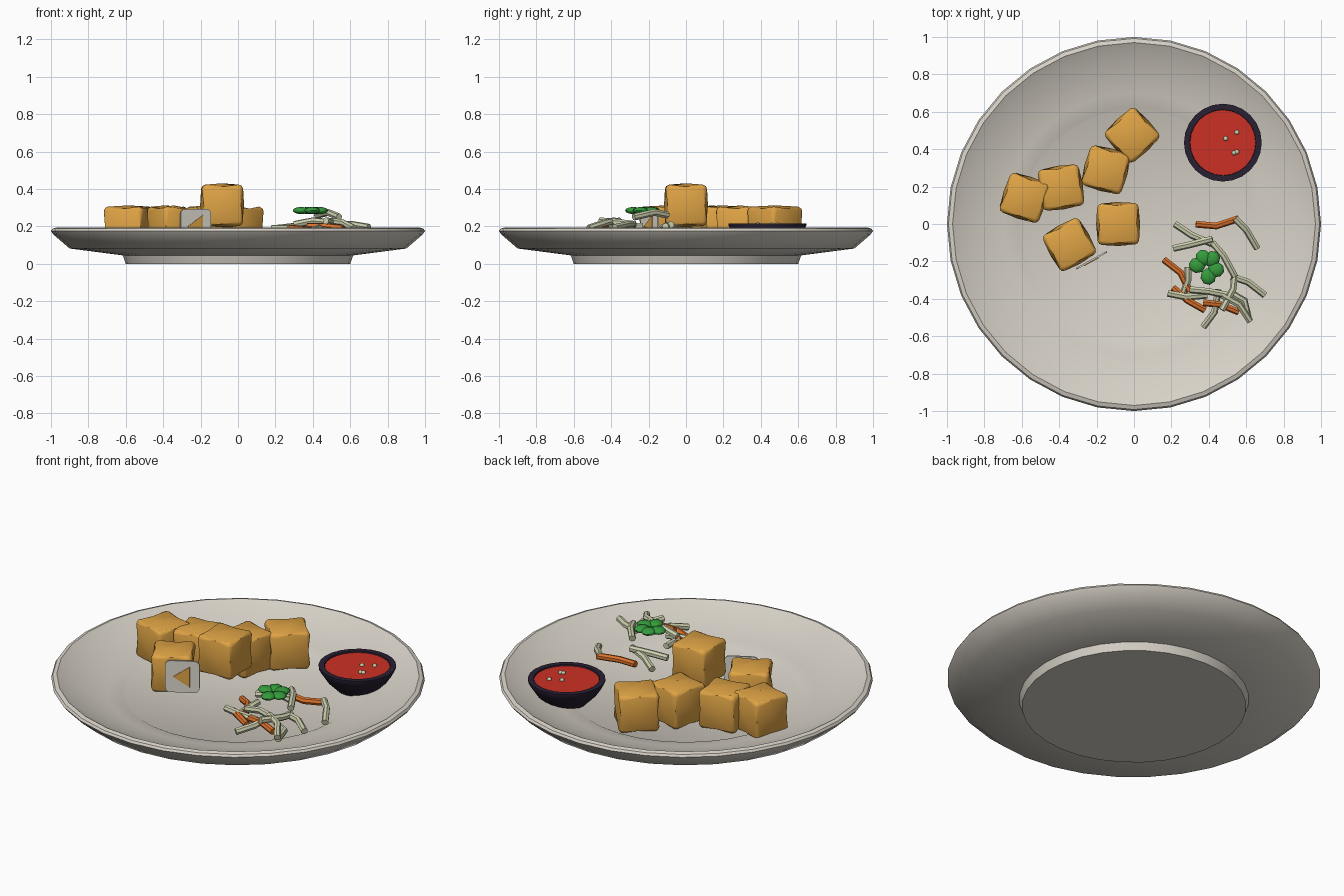
import bpy, bmesh, math
from mathutils import Matrix, Vector

if "Cube" in bpy.data.objects:
    bpy.data.objects.remove(bpy.data.objects["Cube"])


def material(name, rgb):
    m = bpy.data.materials.new(name)
    m.use_nodes = True
    m.diffuse_color = (*rgb, 1)
    m.node_tree.nodes["Principled BSDF"].inputs["Base Color"].default_value = (*rgb, 1)
    return m


CERAMIC = material("warm white ceramic", (0.68, 0.64, 0.57))
CREAM = material("cream inside", (0.74, 0.71, 0.64))
FRIED = material("golden crust", (0.74, 0.37, 0.06))
DARK = material("dark bowl", (0.022, 0.014, 0.032))
RED = material("red sauce", (0.6, 0.03, 0.018))
PALE = material("pale green shred", (0.6, 0.62, 0.42))
ORANGE = material("orange shred", (0.72, 0.17, 0.025))
GREEN = material("leaf green", (0.035, 0.33, 0.045))


def finish(name, bm, mat, angle=40):
    bmesh.ops.recalc_face_normals(bm, faces=bm.faces)
    me = bpy.data.meshes.new(name)
    bm.to_mesh(me)
    bm.free()
    ob = bpy.data.objects.new(name, me)
    bpy.context.collection.objects.link(ob)
    me.materials.append(mat)
    bpy.context.view_layer.objects.active = ob
    bpy.ops.object.select_all(action='DESELECT')
    ob.select_set(True)
    bpy.ops.object.shade_smooth_by_angle(angle=math.radians(angle))
    return ob


def lathe(name, profile, sides, mat, loc=(0, 0, 0), angle=40):
    bm = bmesh.new()
    verts = [bm.verts.new((r, 0, z)) for r, z in profile]
    edges = [bm.edges.new(p) for p in zip(verts, verts[1:])]
    bmesh.ops.spin(bm, geom=verts + edges, cent=(0, 0, 0), axis=(0, 0, 1),
                   angle=math.tau, steps=sides)
    bmesh.ops.remove_doubles(bm, verts=bm.verts, dist=1e-4)
    ob = finish(name, bm, mat, angle)
    ob.location = loc
    return ob


# Plate with a foot, a sloped wall and a shallow ring around the well
lathe("plate", [(0, 0), (0.6, 0), (0.615, 0.045), (0.9, 0.082), (0.985, 0.155),
                (1, 0.175), (0.992, 0.188), (0.97, 0.195), (0.92, 0.168),
                (0.8, 0.125), (0.7, 0.1), (0.62, 0.088), (0.605, 0.08), (0, 0.08)],
      32, CERAMIC)


# Fried cubes: slightly swollen sides and rounded edges
def fried_cube(name, x, y, z, turn, size=0.235):
    bm = bmesh.new()
    bmesh.ops.create_cube(bm, size=1)
    bmesh.ops.subdivide_edges(bm, edges=bm.edges, cuts=1, use_grid_fill=True)
    for v in bm.verts:
        outer = sum(abs(c) > 0.4 for c in v.co)
        v.co *= {1: 1.0, 2: 0.98, 3: 0.92}[outer] * size
    rims = [e for e in bm.edges if e.calc_face_angle(0) > math.radians(50)]
    bmesh.ops.bevel(bm, geom=rims, offset=0.022, segments=2, profile=0.5, affect='EDGES')
    ob = finish(name, bm, FRIED, 60)
    ob.location = (x, y, z)
    ob.rotation_euler.z = math.radians(turn)


LOW = 0.195
for i, c in enumerate([(-0.01, 0.475, LOW, 43), (-0.15, 0.29, LOW, -15),
                       (-0.39, 0.195, LOW, 9), (-0.585, 0.14, LOW, -18),
                       (-0.085, 0.0, 0.313, 1), (-0.345, -0.11, LOW, 29)]):
    fried_cube(f"fried_cube_{i + 1}", *c)


# Cut face of the front cube: a thin rounded slab with a small crust wedge
def slab(name, outline, thick, mat, depth):
    bm = bmesh.new()
    face = bm.faces.new([bm.verts.new((u, 0, v)) for u, v in outline])
    ext = bmesh.ops.extrude_face_region(bm, geom=[face])
    moved = [g for g in ext["geom"] if isinstance(g, bmesh.types.BMVert)]
    bmesh.ops.translate(bm, verts=moved, vec=(0, -thick, 0))
    ob = finish(name, bm, mat)
    turn = Matrix.Rotation(math.radians(29), 4, 'Z')
    ob.matrix_world = (Matrix.Translation((-0.232, -0.185, 0.2)) @ turn
                       @ Matrix.Translation((0, -depth, 0)))


corner = []
for k in range(4):
    mid = math.radians(45 + 90 * k)
    cx, cz = (math.copysign(0.065, math.cos(mid)), math.copysign(0.065, math.sin(mid)))
    for step in (-45, -15, 15, 45):
        a = mid + math.radians(step)
        corner.append((cx + 0.028 * math.cos(a), cz + 0.028 * math.sin(a)))
slab("cut_face", corner, 0.009, CREAM, 0.006)
slab("crust_wedge", [(-0.05, 0), (0.04, -0.06), (0.04, 0.06)], 0.004, FRIED, 0.015)

# Dipping bowl, sauce and sprinkled seeds
BOWL = (0.475, 0.435, 0)
lathe("dip_bowl", [(0, 0.08), (0.11, 0.08), (0.165, 0.135), (0.195, 0.18), (0.208, 0.205),
                   (0.208, 0.215), (0.177, 0.215), (0.172, 0.195), (0, 0.195)], 24, DARK, BOWL, 30)
lathe("sauce", [(0.175, 0.2), (0.175, 0.207), (0, 0.207)], 24, RED, BOWL)


def ball(name, loc, scale, mat, turn=0, seg=10):
    bm = bmesh.new()
    bmesh.ops.create_uvsphere(bm, u_segments=seg, v_segments=6, radius=1)
    bmesh.ops.scale(bm, vec=scale, verts=bm.verts)
    ob = finish(name, bm, mat, 60)
    ob.location = loc
    ob.rotation_euler.z = turn


for i, (x, y) in enumerate([(0.49, 0.457), (0.55, 0.49), (0.535, 0.38), (0.55, 0.385)]):
    ball(f"seed_{i + 1}", (x, y, 0.21), (0.013, 0.013, 0.011), PALE)


# Vegetable shreds: bent rods through three points
def shred(name, points, mat, radius=0.019, sides=7):
    pts = [Vector(p) for p in points]
    bm = bmesh.new()
    rings = []
    for i, p in enumerate(pts):
        along = (pts[min(i + 1, 2)] - pts[max(i - 1, 0)]).normalized()
        side = along.cross(Vector((0, 0, 1))).normalized()
        up = side.cross(along)
        angles = [math.tau * k / sides for k in range(sides)]
        rings.append([bm.verts.new(p + radius * (side * math.cos(a) + up * math.sin(a)))
                      for a in angles])
    for a, b in zip(rings, rings[1:]):
        for k in range(sides):
            n = (k + 1) % sides
            bm.faces.new((a[k], a[n], b[n], b[k]))
    bm.faces.new(rings[0])
    bm.faces.new(rings[-1])
    finish(name, bm, mat, 50)


pale = [
    ((0.22, 0, 0.17), (0.31, -0.06, 0.19), (0.43, -0.11, 0.2)),
    ((0.21, -0.13, 0.19), (0.3, -0.11, 0.2), (0.42, -0.08, 0.21)),
    ((0.54, 0.03, 0.18), (0.6, -0.03, 0.17), (0.66, -0.13, 0.14)),
    ((0.42, -0.1, 0.26), (0.48, -0.17, 0.275), (0.54, -0.28, 0.25)),
    ((0.52, -0.28, 0.21), (0.61, -0.31, 0.21), (0.7, -0.38, 0.195)),
    ((0.18, -0.37, 0.19), (0.28, -0.39, 0.19), (0.39, -0.38, 0.18)),
    ((0.29, -0.23, 0.2), (0.29, -0.3, 0.2), (0.26, -0.38, 0.17)),
    ((0.37, -0.55, 0.17), (0.43, -0.47, 0.19), (0.45, -0.35, 0.2)),
    ((0.62, -0.52, 0.19), (0.56, -0.43, 0.22), (0.47, -0.38, 0.23)),
    ((0.54, -0.27, 0.21), (0.53, -0.35, 0.22), (0.47, -0.46, 0.23)),
    ((0.3, -0.35, 0.21), (0.4, -0.36, 0.23), (0.5, -0.38, 0.22)),
    ((0.61, -0.5, 0.17), (0.59, -0.41, 0.18), (0.52, -0.37, 0.18)),
]
orange = [
    ((0.33, 0, 0.17), (0.44, -0.01, 0.165), (0.56, 0.03, 0.17)),
    ((0.16, -0.19, 0.17), (0.25, -0.26, 0.19), (0.3, -0.36, 0.19)),
    ((0.21, -0.34, 0.17), (0.29, -0.41, 0.19), (0.38, -0.46, 0.18)),
    ((0.37, -0.42, 0.2), (0.46, -0.43, 0.2), (0.56, -0.47, 0.19)),
]
for i, p in enumerate(pale):
    shred(f"pale_shred_{i + 1}", p, PALE)
for i, p in enumerate(orange):
    shred(f"orange_shred_{i + 1}", p, ORANGE)

# Herb garnish: a ring of flattened leaves
for i, deg in enumerate((170, 110, 55, -15, -80)):
    a = math.radians(deg)
    ball(f"garnish_leaf_{i + 1}",
         (0.388 + 0.052 * math.cos(a), -0.23 + 0.052 * math.sin(a), 0.285),
         (0.045, 0.042, 0.019), GREEN, a, 8)
